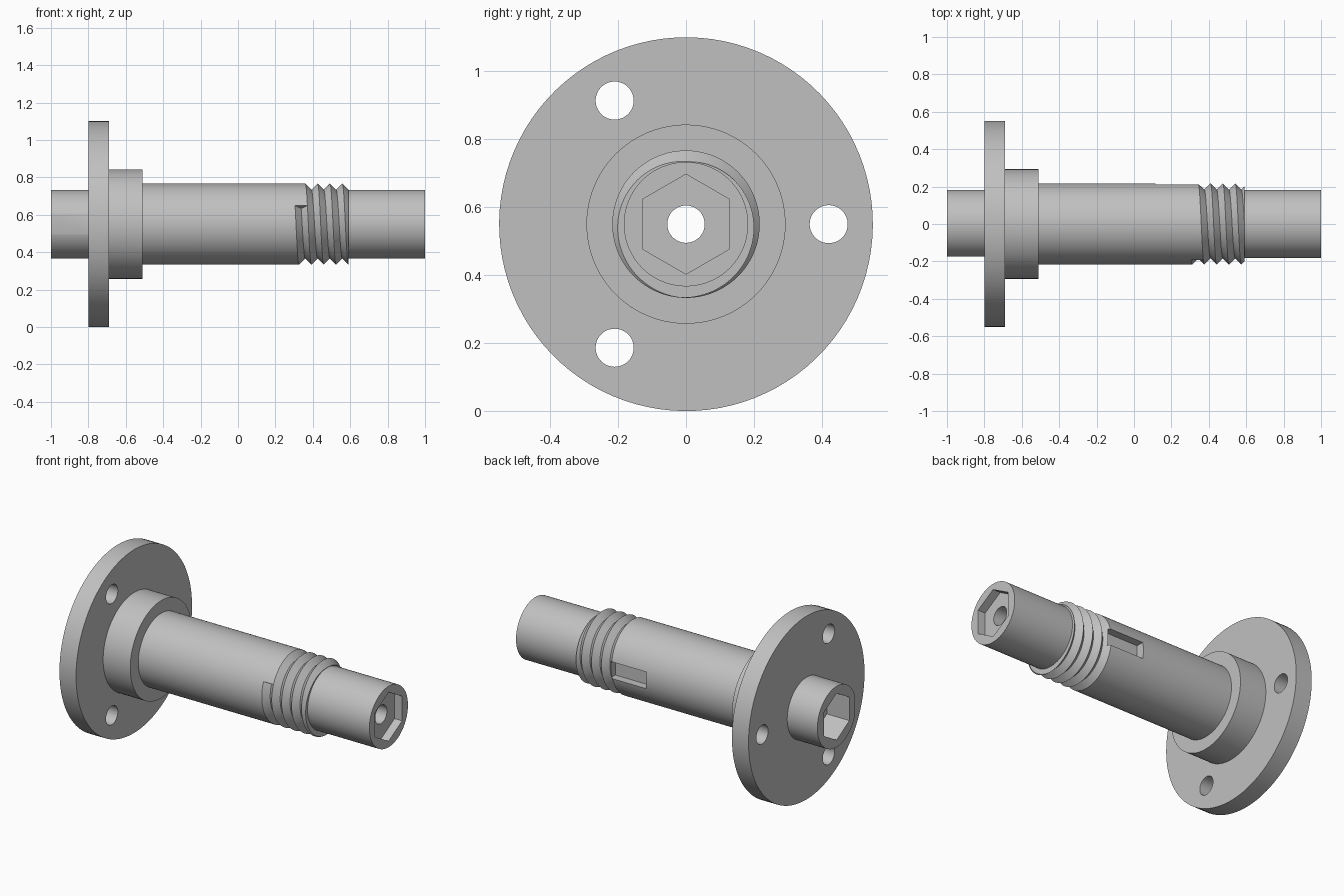
import bpy, bmesh, math
from mathutils import Matrix, Vector

if "Cube" in bpy.data.objects:
    bpy.data.objects.remove(bpy.data.objects["Cube"])

N = 96                      # sides of the turned body
ZC = 0.55                   # height of the shaft axis
R_SHAFT, R_ROOT, R_END = 0.217, 0.184, 0.183
PITCH, X_START, X_STOP = 0.066, 0.305, 0.59
A0 = math.radians(153)      # angle where the thread groove starts

steel = bpy.data.materials.new("grey_steel")
steel.diffuse_color = (0.53, 0.53, 0.53, 1)
steel.use_nodes = True
steel.node_tree.nodes["Principled BSDF"].inputs["Base Color"].default_value = steel.diffuse_color


def to_object(name, bm):
    bmesh.ops.recalc_face_normals(bm, faces=bm.faces[:])
    mesh = bpy.data.meshes.new(name)
    bm.to_mesh(mesh)
    bm.free()
    mesh.materials.append(steel)
    ob = bpy.data.objects.new(name, mesh)
    bpy.context.collection.objects.link(ob)
    return ob


def point(bm, x, r, a):
    return bm.verts.new((x, r * math.cos(a), ZC + r * math.sin(a)))


def ring(bm, x, r):
    return [point(bm, x, r, A0 + math.tau * i / N) for i in range(N)]


def bridge(bm, a, b):
    for i in range(N):
        k = (i + 1) % N
        bm.faces.new((a[i], a[k], b[k], b[i]))


# Turned body: stub, flange, collar, shaft
bm = bmesh.new()
profile = [(-1, R_END), (-0.8, R_END), (-0.8, 0.55), (-0.69, 0.55),
           (-0.69, 0.293), (-0.51, 0.293), (-0.51, R_SHAFT)]
rings = [ring(bm, x, r) for x, r in profile]
bm.faces.new(rings[0])
for a, b in zip(rings, rings[1:]):
    bridge(bm, a, b)

# Helical V thread: rows follow the crests and roots
ROWS = 10
cols = []
for i in range(N + 1):
    col = []
    for j in range(ROWS):
        x0 = X_START + PITCH * i / N
        x = min(x0 + PITCH * j / 2, X_STOP)
        t = (x - x0) / PITCH
        r = R_ROOT + (R_SHAFT - R_ROOT) * abs(2 * (t % 1) - 1)
        col.append(point(bm, x, r, A0 + math.tau * i / N))
    cols.append(col)
last = rings[-1]
for i in range(N):
    for j in range(ROWS - 1):
        bm.faces.new((cols[i][j], cols[i + 1][j], cols[i + 1][j + 1], cols[i][j + 1]))
    if i < N - 1:
        bm.faces.new((last[i], last[i + 1], cols[i + 1][0], cols[i][0]))
bm.faces.new((last[N - 1], last[0], cols[0][0], cols[N][0], cols[N - 1][0]))
bm.faces.new((cols[0][0], cols[0][1], cols[N][0]))      # groove end wall

# Plain journal after the thread
near, far = ring(bm, X_STOP, R_END), ring(bm, 1, R_END)
for i in range(N):
    k = (i + 1) % N
    bm.faces.new((cols[i][-1], cols[i + 1][-1], near[k], near[i]))
bridge(bm, near, far)
bm.faces.new(far)
bmesh.ops.remove_doubles(bm, verts=bm.verts[:], dist=1e-5)
body = to_object("flanged_threaded_shaft", bm)


def cut(cutter):
    mod = body.modifiers.new(cutter.name, 'BOOLEAN')
    mod.operation, mod.solver, mod.object = 'DIFFERENCE', 'EXACT', cutter
    bpy.context.view_layer.objects.active = body
    bpy.ops.object.modifier_apply(modifier=mod.name)
    bpy.data.objects.remove(cutter)


def cut_prism(name, x0, x1, r, sides, y=0.0, z=ZC):
    bm = bmesh.new()
    m = Matrix.Translation(((x0 + x1) / 2, y, z)) @ Matrix.Rotation(math.pi / 2, 4, 'Y')
    if sides == 6:          # put a hexagon corner at the top
        m = m @ Matrix.Rotation(math.pi / 2 if HEX_TURN else 0, 4, 'Z')
    bmesh.ops.create_cone(bm, cap_ends=True, segments=sides, radius1=r,
                          radius2=r, depth=x1 - x0, matrix=m)
    cut(to_object(name, bm))


def cut_box(name, lo, hi):
    bm = bmesh.new()
    lo, hi = Vector(lo), Vector(hi)
    m = Matrix.Translation((lo + hi) / 2) @ Matrix.Diagonal((*(hi - lo), 1))
    bmesh.ops.create_cube(bm, size=1, matrix=m)
    cut(to_object(name, bm))


# Find whether the default hexagon has its corner up once laid along the axis
probe = bmesh.new()
bmesh.ops.create_circle(probe, segments=6, radius=1)
HEX_TURN = max(abs(v.co.x) for v in probe.verts) < 0.95
probe.free()

# Hexagon sockets, centre bore, bolt holes
cut_prism("end_socket", 0.95, 1.1, 0.147, 6)
cut_prism("stub_socket", -1.1, -0.85, 0.14, 6)
cut_prism("centre_bore", -1.1, 1.1, 0.055, 48)
for k in range(3):
    a = math.tau * k / 3
    cut_prism("bolt_hole", -0.9, -0.6, 0.056, 48,
              0.42 * math.cos(a), ZC + 0.42 * math.sin(a))

# Key slot on the back, locating flat on the stub
cut_box("key_slot", (0.115, 0.163, ZC - 0.05), (0.355, 0.3, ZC + 0.05))
cut_box("stub_flat", (-1.1, -0.3, ZC - 0.2), (-0.8, -0.1745, ZC + 0.2))

# Smooth the round walls, keep the edges sharp
bpy.ops.object.select_all(action='DESELECT')
body.select_set(True)
bpy.context.view_layer.objects.active = body
bpy.ops.object.shade_smooth_by_angle(angle=math.radians(25))
